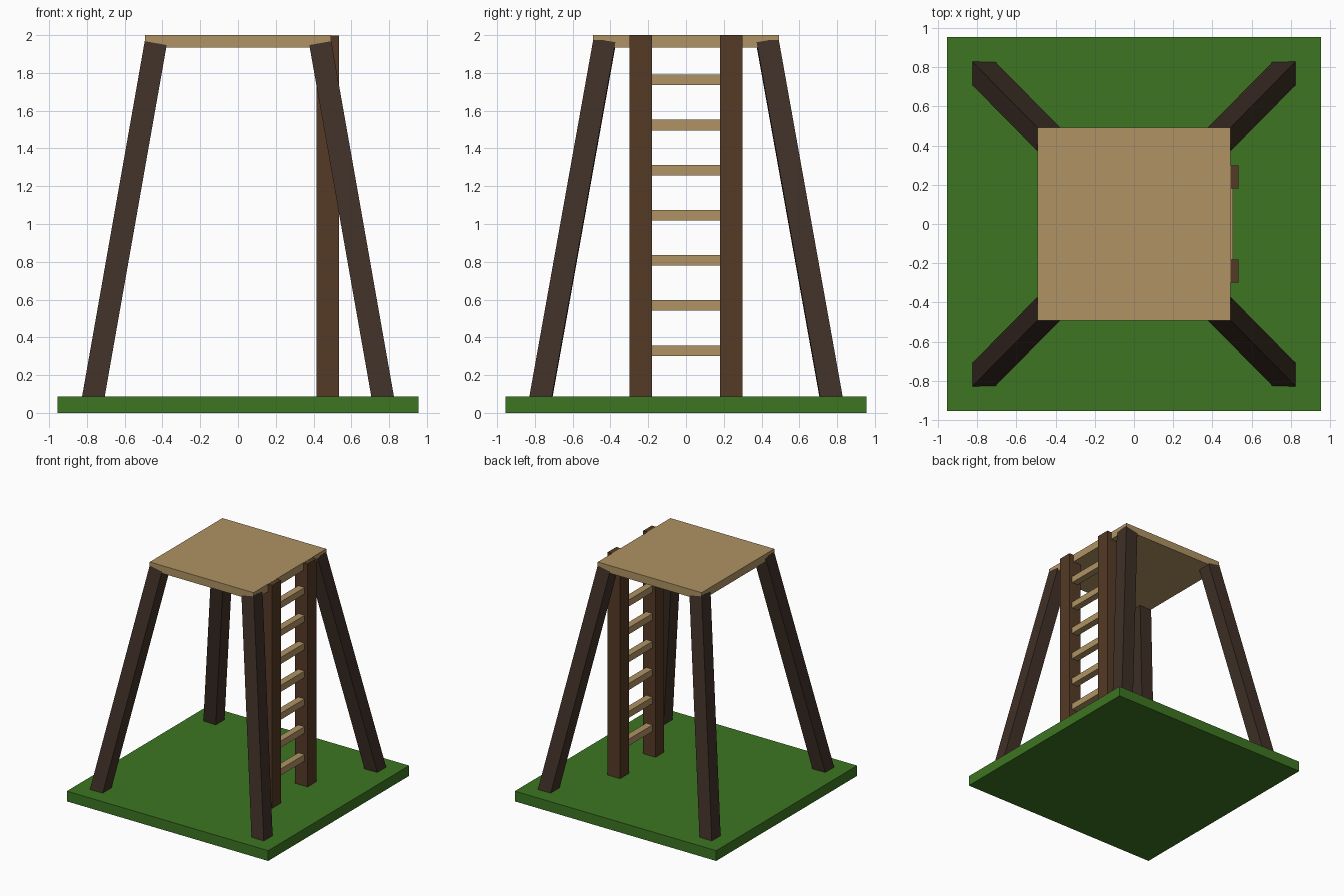
import bpy
from math import radians
from mathutils import Euler, Vector

if "Cube" in bpy.data.objects:
    bpy.data.objects.remove(bpy.data.objects["Cube"])


def material(name, rgb):
    m = bpy.data.materials.new(name)
    m.diffuse_color = (*rgb, 1)
    m.use_nodes = True
    m.node_tree.nodes["Principled BSDF"].inputs["Base Color"].default_value = m.diffuse_color
    return m


GRASS = material("grass", (0.047, 0.18, 0.016))
PLANK = material("light_wood", (0.43, 0.29, 0.125))
POST = material("brown_wood", (0.09, 0.043, 0.019))
LEG = material("dark_wood", (0.05, 0.03, 0.02))


def box(name, center, size, mat, rot=(0, 0, 0)):
    bpy.ops.mesh.primitive_cube_add(size=1, location=center, rotation=rot)
    ob = bpy.context.object
    ob.name = name
    ob.scale = size
    ob.data.materials.append(mat)
    return ob


# Grass base and top platform
box("grass_base", (0, 0, 0.044), (1.91, 1.91, 0.088), GRASS)
box("platform", (0, 0, 1.967), (0.985, 0.985, 0.066), PLANK)

# Four splayed legs, sunk into base and platform
z0, z1 = 0.055, 1.962
for sx, xn in ((-1, "left"), (1, "right")):
    for sy, yn in ((-1, "front"), (1, "back")):
        rot = Euler((radians(10) * sy, radians(-10) * sx, 0))
        axis = rot.to_matrix() @ Vector((0, 0, 1))
        axis /= axis.z
        foot = Vector((0.765 * sx, 0.767 * sy, 0.09))
        mid = foot + axis * ((z0 + z1) / 2 - foot.z)
        length = (axis * (z1 - z0)).length
        box(f"{yn}_{xn}_leg", mid, (0.118, 0.118, length), LEG, rot)

# Ladder posts on the right edge
for sy, yn in ((-1, "front"), (1, "back")):
    box(f"{yn}_ladder_post", (0.475, 0.24 * sy, 1.022), (0.118, 0.118, 1.954), POST)

# Ladder rungs
for i in range(7):
    box(f"rung_{i + 1}", (0.475, 0, 0.33 + 0.2388 * i), (0.06, 0.40, 0.056), PLANK)
